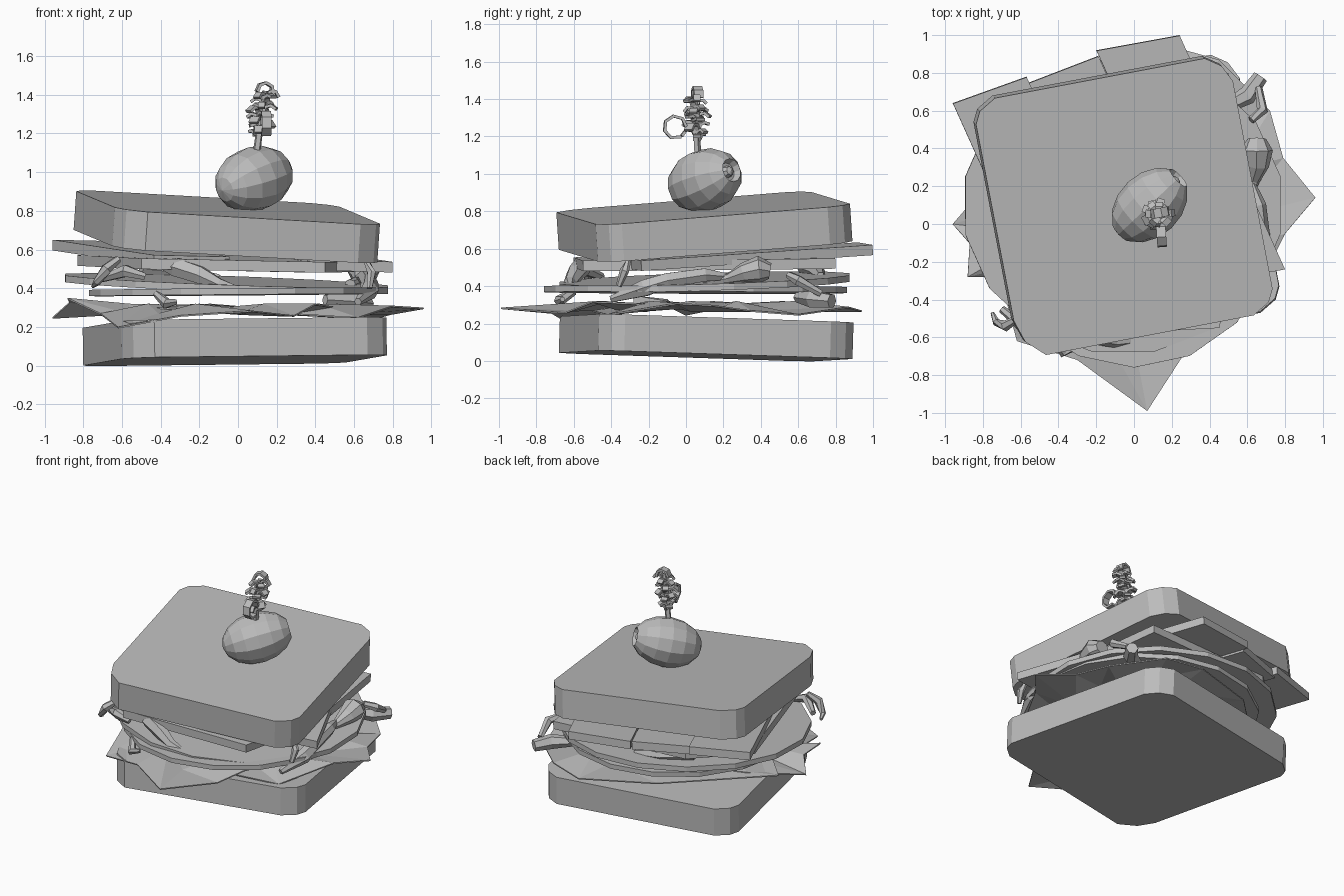
import bpy, bmesh, math, random
from mathutils import Vector, Matrix

if "Cube" in bpy.data.objects:
    bpy.data.objects.remove(bpy.data.objects["Cube"])
random.seed(4)

mat = bpy.data.materials.new("plain grey")
mat.use_nodes = True
GREY = (0.5, 0.5, 0.5, 1)
mat.diffuse_color = GREY
mat.node_tree.nodes["Principled BSDF"].inputs["Base Color"].default_value = GREY


def finish(name, bm):
    bmesh.ops.recalc_face_normals(bm, faces=bm.faces)
    me = bpy.data.meshes.new(name)
    bm.to_mesh(me)
    bm.free()
    me.materials.append(mat)
    ob = bpy.data.objects.new(name, me)
    bpy.context.collection.objects.link(ob)
    return ob


def slab(name, outline, base, thick):
    """Flat slice; base gives the underside height as c + a*x + b*y."""
    c, a, b = base
    bm = bmesh.new()
    face = bm.faces.new([bm.verts.new((x, y, c + a * x + b * y)) for x, y in outline])
    top = bmesh.ops.extrude_face_region(bm, geom=[face])["geom"]
    verts = [v for v in top if isinstance(v, bmesh.types.BMVert)]
    bmesh.ops.translate(bm, verts=verts, vec=(-a * thick, -b * thick, thick))
    return finish(name, bm)


def tube(name, path, sides=6, flat=1.0):
    """Tapered strand through points of (x, y, z, radius)."""
    bm = bmesh.new()
    rings = []
    for i, p in enumerate(path):
        ahead = Vector(path[min(i + 1, len(path) - 1)][:3])
        behind = Vector(path[max(i - 1, 0)][:3])
        d = (ahead - behind).normalized()
        ref = Vector((0, 0, 1)) if abs(d.z) < 0.9 else Vector((1, 0, 0))
        u = d.cross(ref).normalized()
        w = u.cross(d)
        ring = []
        for k in range(sides):
            t = math.tau * k / sides
            ring.append(bm.verts.new(Vector(p[:3]) + p[3] * (u * math.cos(t) + w * flat * math.sin(t))))
        rings.append(ring)
    for r, s in zip(rings, rings[1:]):
        for k in range(sides):
            j = (k + 1) % sides
            bm.faces.new((r[k], r[j], s[j], s[k]))
    bm.faces.new(rings[0])
    bm.faces.new(rings[-1])
    return finish(name, bm)


# Bread slices with clipped corners
bread = [(-.84, .54), (-.82, .61), (-.74, .68), (.37, .89), (.46, .85), (.52, .77),
         (.73, -.33), (.71, -.4), (.63, -.47), (-.47, -.68), (-.58, -.61), (-.64, -.5)]
slab("bottom_bread", [(x + .04, y) for x, y in bread], (.03, .017, -.03), .195)
slab("top_bread", [(x - .01, y) for x, y in bread], (.606, -.07, .067), .2)


# Crumpled salad leaves: folded fans with a raised middle
def leaf(name, rim, centre):
    bm = bmesh.new()
    c = Vector(centre)
    mid = bm.verts.new(c)
    outer = [bm.verts.new(p) for p in rim]
    inner = []
    for i, p in enumerate(rim):
        q = c.lerp(Vector(p), .6)
        q.z = .27 + .05 * (i % 2)
        inner.append(bm.verts.new(q))
    for i in range(len(rim)):
        j = (i + 1) % len(rim)
        bm.faces.new((mid, inner[i], inner[j]))
        bm.faces.new((inner[i], outer[i], outer[j]))
        bm.faces.new((inner[i], outer[j], inner[j]))
    ob = finish(name, bm)
    ob.modifiers.new("thickness", "SOLIDIFY").thickness = .008


leaf("front_leaf", [(.07, -.99, .285), (.29, -.65, .26), (.4, -.5, .32), (.6, .1, .29),
                    (.1, .6, .3), (-.7, .3, .31), (-.96, 0, .25), (-.87, -.1, .33),
                    (-.88, -.28, .35), (-.71, -.28, .27), (-.62, -.62, .2), (-.3, -.72, .26)],
     (-.1, -.1, .3))
leaf("back_leaf", [(.96, .14, .3), (.79, .35, .27), (.72, .6, .25), (.45, .87, .29), (.2, .94, .27),
                   (-.3, .76, .3), (-.88, .2, .3), (-.4, -.3, .3), (.3, -.5, .27),
                   (.62, -.42, .25), (.8, -.05, .31)], (.1, .15, .3))


# Round slices
def disc(name, cx, cy, rx, ry, base, thick, turn):
    angles = [turn + math.tau * k / 16 for k in range(16)]
    slab(name, [(cx + rx * math.cos(t), cy + ry * math.sin(t)) for t in angles], base, thick)


disc("lower_round_slice", 0, .05, .77, .81, (.365, .008, -.003), .033, 0)
disc("upper_round_slice", -.06, .1, .85, .79, (.40, -.036, .03), .035, .2)

# Long strips fanned side by side under the top bread
strips = [((-.96, .64), (-.57, .78)), ((-.58, .74), (-.19, .89)), ((-.2, .92), (.24, 1.0))]
for i, (p, q) in enumerate(strips):
    p, q = Vector(p), Vector(q)
    run = Vector((.41, -.91)) * (1.36 if i else 1.28)
    slab("strip_%d" % (i + 1), [p, q, q + run, p + run],
         (.525 - .012 * (i % 2), -.04, .05), .055)
slab("inner_slice", [(-.83, .4), (-.5, .72), (.5, .8), (.6, .1), (.45, -.55), (-.5, -.6)],
     (.495, -.02, .01), .055)

# Chunky pieces poking out between the layers
tube("mushroom_piece", [(.58, .1, .42, .03), (.63, .23, .44, .035), (.65, .31, .47, .065),
                        (.65, .39, .49, .085), (.65, .45, .48, .05)], 8, .85)
tube("front_piece", [(-.38, -.52, .52, .03), (-.32, -.55, .51, .055), (-.2, -.59, .47, .05),
                     (-.1, -.62, .42, .035), (-.02, -.62, .4, .02)])
tube("left_piece", [(-.62, -.5, .55, .02), (-.68, -.54, .5, .03), (-.73, -.52, .43, .02), (-.75, -.47, .41, .01)])
tube("left_front_piece", [(-.7, -.45, .45, .02), (-.58, -.55, .49, .035), (-.48, -.55, .46, .02)])
tube("right_piece", [(.66, -.3, .55, .015), (.69, -.33, .48, .025), (.68, -.36, .4, .015)])
tube("right_long_piece", [(.62, -.4, .33, .02), (.68, -.22, .39, .05), (.68, -.1, .43, .045),
                          (.66, .1, .46, .04), (.62, .22, .45, .02)])
tube("right_back_piece", [(.62, .55, .46, .02), (.68, .6, .43, .03), (.66, .72, .36, .02)])
tube("low_right_piece", [(.45, .6, .34, .03), (.6, .68, .33, .05), (.67, .78, .32, .04)])
tube("low_front_piece", [(-.42, -.6, .37, .02), (-.37, -.68, .32, .03), (-.32, -.66, .33, .015)])
tube("back_piece", [(-.5, .62, .5, .03), (-.3, .7, .48, .045), (-.1, .72, .45, .025)])

# Olive lying on its side with a stuffed hole at the far end
axis = Vector((.7, .66, .25)).normalized()
place = Matrix.Translation((.083, .1, .965)) @ axis.to_track_quat("Z", "Y").to_matrix().to_4x4()
bm = bmesh.new()
bmesh.ops.create_uvsphere(bm, u_segments=12, v_segments=8, radius=1)
tip = max(bm.verts, key=lambda v: v.co.z)
bmesh.ops.scale(bm, verts=bm.verts, vec=(.168, .168, .235))
end = bmesh.ops.dissolve_verts(bm, verts=[tip])
cap = [max(bm.faces, key=lambda f: f.calc_center_median().z)]
bmesh.ops.inset_region(bm, faces=cap, thickness=.015)
bmesh.ops.translate(bm, verts=cap[0].verts, vec=(0, 0, -.035))
bmesh.ops.transform(bm, matrix=place, verts=bm.verts)
finish("olive", bm)
bm = bmesh.new()
bmesh.ops.create_uvsphere(bm, u_segments=8, v_segments=4, radius=.035)
bmesh.ops.transform(bm, matrix=place @ Matrix.Translation((0, 0, .18)), verts=bm.verts)
finish("olive_stuffing", bm)

# Cocktail stick with a frilled top
tube("stick", [(.09, .07, 1.0, .02), (.1, .06, 1.13, .02), (.14, .05, 1.42, .015)], 5)


def ribbon(name, origin, heading, size, sweep, width):
    """Short curled paper band leaving the stick along a heading."""
    out = Vector((math.cos(heading), math.sin(heading), 0))
    side = Vector((-out.y, out.x, 0)) * width / 2
    steps = max(3, int(sweep / .8))
    bm = bmesh.new()
    rows = []
    for k in range(steps + 1):
        t = sweep * k / steps
        p = Vector(origin) + size * (out * (1 - math.cos(t)) + Vector((0, 0, math.sin(t))))
        rows.append((bm.verts.new(p - side), bm.verts.new(p + side)))
    for r, s in zip(rows, rows[1:]):
        bm.faces.new((r[0], r[1], s[1], s[0]))
    ob = finish(name, bm)
    ob.modifiers.new("thickness", "SOLIDIFY").thickness = .016


for i in range(22):
    f = i / 21
    ribbon("frill_%d" % (i + 1), (.1 + .04 * f, .06 - .01 * f, 1.18 + .21 * f), i * 2.4,
           random.uniform(.03, .046), random.uniform(2.0, 3.2), random.uniform(.035, .055))
ribbon("large_curl", (.14, .01, 1.25), -1.5, .068, 5.2, .05)
ribbon("top_curl", (.09, .05, 1.42), .2, .05, 3.4, .05)
